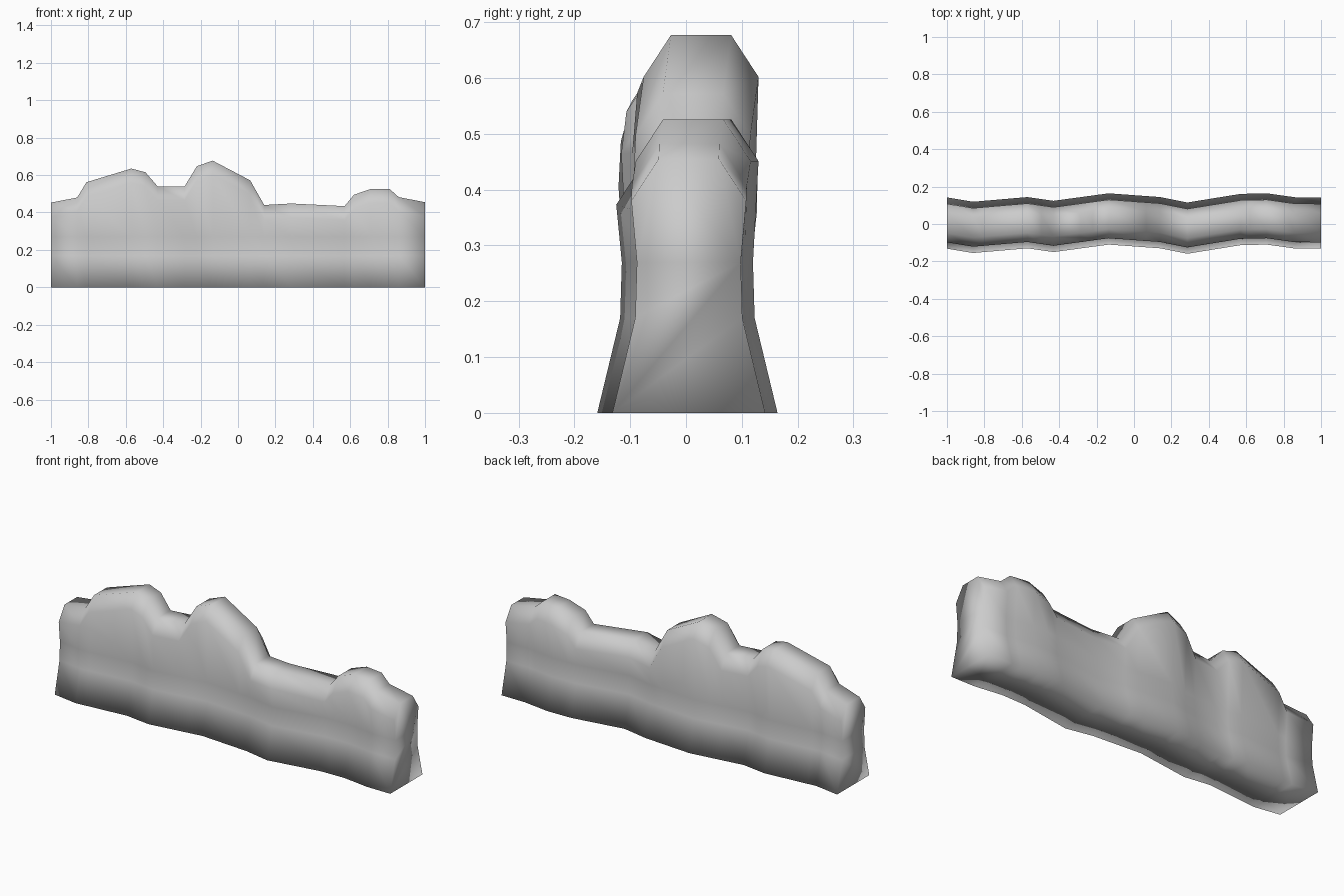
import bpy, bmesh

if "Cube" in bpy.data.objects:
    bpy.data.objects.remove(bpy.data.objects["Cube"])

# Crest silhouette: x position, top height
crest = [(-1, .453), (-.86, .48), (-.81, .562), (-.57, .635), (-.495, .615),
         (-.43, .54), (-.285, .54), (-.22, .648), (-.135, .677), (.065, .572),
         (.14, .44), (.285, .448), (.57, .434), (.62, .495), (.71, .526),
         (.81, .526), (.86, .482), (1, .455)]
# Sideways wander of the wall: x position, centre y
wander = [(-1, .005), (-.86, -.018), (-.57, .007), (-.43, -.013), (-.135, .027),
          (.14, .007), (.285, -.022), (.57, .024), (.71, .027), (.86, .006), (1, .005)]


def sample(points, x):
    for (x0, v0), (x1, v1) in zip(points, points[1:]):
        if x <= x1:
            return v0 + (v1 - v0) * (x - x0) / (x1 - x0)
    return points[-1][1]


def half_section(top):
    # Flared foot, narrow waist, shoulder and chamfered crest
    return [(.137, 0), (.096, .17), (.093, .27), (.103, top - .075), (.054, top)]


# Rock wall: cross-sections lofted along x
bm = bmesh.new()
rings = []
for x, top in crest:
    cy = sample(wander, x)
    side = half_section(top)
    ring = [(cy + h, z) for h, z in side] + [(cy - h, z) for h, z in reversed(side)]
    rings.append([bm.verts.new((x, y, z)) for y, z in ring])
n = len(rings[0])
for a, b in zip(rings, rings[1:]):
    for i in range(n):
        j = (i + 1) % n
        bm.faces.new((a[i], a[j], b[j], b[i]))
bm.faces.new(rings[0])
bm.faces.new(rings[-1])
bmesh.ops.recalc_face_normals(bm, faces=bm.faces[:])
for f in bm.faces:
    f.smooth = True

mesh = bpy.data.meshes.new("rock_wall")
bm.to_mesh(mesh)
bm.free()
wall = bpy.data.objects.new("rock_wall", mesh)
bpy.context.collection.objects.link(wall)
